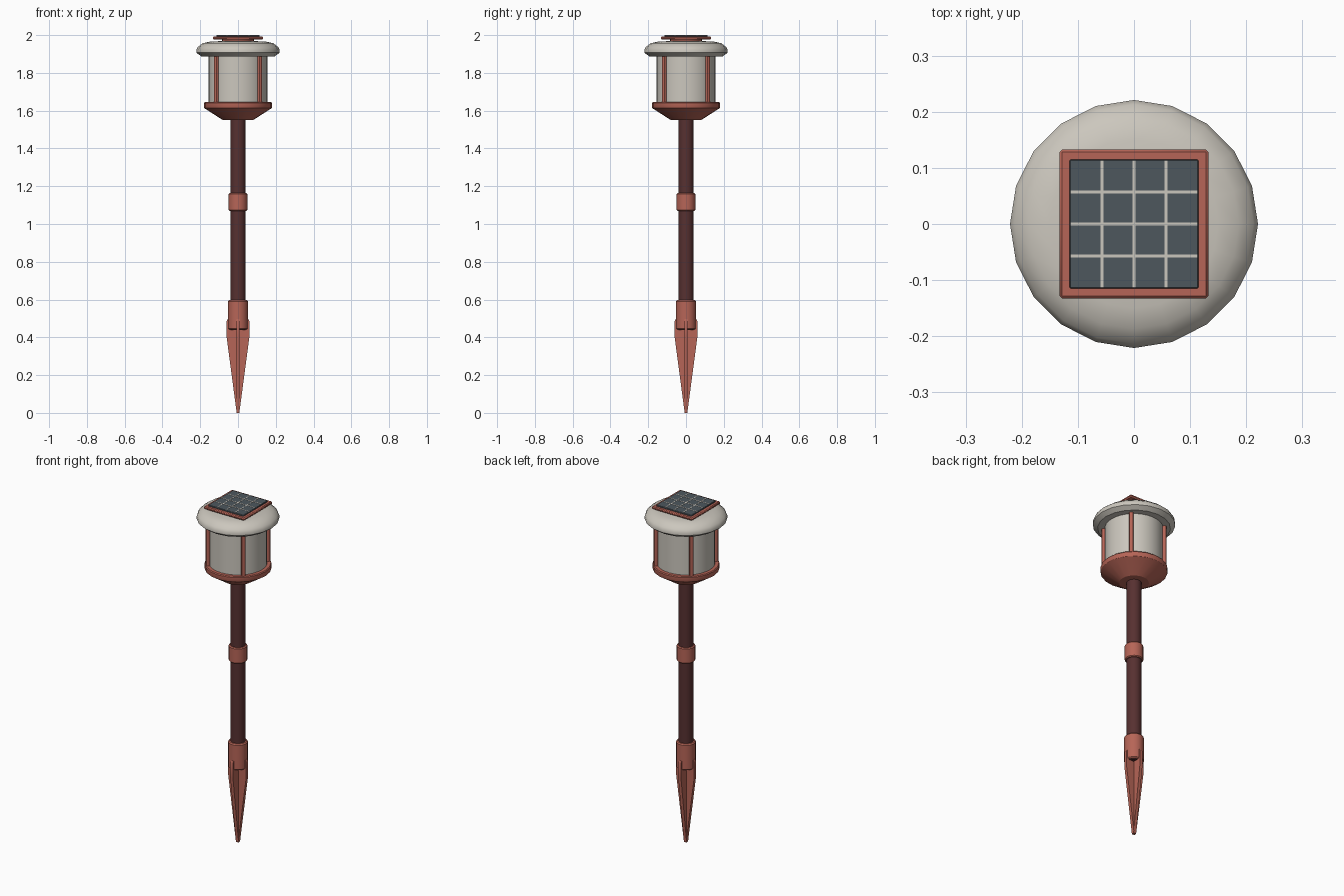
import bpy, bmesh, math
from mathutils import Matrix

cube = bpy.data.objects.get("Cube")
if cube:
    bpy.data.objects.remove(cube)


def material(name, rgb):
    m = bpy.data.materials.new(name)
    m.use_nodes = True
    m.diffuse_color = (*rgb, 1)
    m.node_tree.nodes["Principled BSDF"].inputs["Base Color"].default_value = (*rgb, 1)
    return m


cream = material("warm_cream", (0.60, 0.57, 0.51))
terracotta = material("terracotta", (0.47, 0.13, 0.095))
maroon = material("dark_maroon", (0.095, 0.03, 0.03))
slate = material("slate_cell", (0.075, 0.095, 0.11))
parts = []


def finish(name, bm, mat, bevel=0):
    bmesh.ops.recalc_face_normals(bm, faces=bm.faces)
    mesh = bpy.data.meshes.new(name)
    bm.to_mesh(mesh)
    bm.free()
    mesh.materials.append(mat)
    ob = bpy.data.objects.new(name, mesh)
    bpy.context.collection.objects.link(ob)
    if bevel:
        mod = ob.modifiers.new("soft_edges", "BEVEL")
        mod.width, mod.segments = bevel, 1
    parts.append(ob)
    return ob


def lathe(name, profile, mat, sides=20, at=(0, 0)):
    """Revolve (radius, height) points that start and end on the axis."""
    bm = bmesh.new()
    verts = [bm.verts.new((r, 0, z)) for r, z in profile]
    edges = [bm.edges.new(pair) for pair in zip(verts, verts[1:])]
    bmesh.ops.spin(bm, geom=verts + edges, cent=(0, 0, 0), axis=(0, 0, 1),
                   angle=math.tau, steps=sides, use_merge=True)
    bmesh.ops.remove_doubles(bm, verts=bm.verts, dist=1e-5)
    bmesh.ops.translate(bm, verts=bm.verts, vec=(*at, 0))
    return finish(name, bm, mat)


def tube(name, r, z0, z1, mat, sides=20, c=0.0, at=(0, 0)):
    """Capped cylinder with an optional chamfer c."""
    prof = [(0, z0), (r - c, z0), (r, z0 + c), (r, z1 - c), (r - c, z1), (0, z1)]
    if not c:
        prof = [(0, z0), (r, z0), (r, z1), (0, z1)]
    return lathe(name, prof, mat, sides, at)


def box(name, size, centre, mat, bevel=0):
    bm = bmesh.new()
    bmesh.ops.create_cube(bm, size=1, matrix=Matrix.Translation(centre) @ Matrix.Diagonal((*size, 1)))
    return finish(name, bm, mat, bevel)


# Ground spike: two crossed tapering fins
for i, name in enumerate(("spike_fin_x", "spike_fin_y")):
    half = [(0.007, 0), (0.06, 0.40), (0.06, 0.485), (0.054, 0.497)]
    outline = half + [(-x, z) for x, z in reversed(half)]
    bm = bmesh.new()
    face = bm.faces.new([bm.verts.new((x, -0.009, z)) for x, z in outline])
    ext = bmesh.ops.extrude_face_region(bm, geom=[face])
    new = [v for v in ext["geom"] if isinstance(v, bmesh.types.BMVert)]
    bmesh.ops.translate(bm, verts=new, vec=(0, 0.018, 0))
    bmesh.ops.rotate(bm, verts=bm.verts, matrix=Matrix.Rotation(i * math.pi / 2, 3, "Z"))
    finish(name, bm, terracotta)

# Stake pole with socket and coupling
tube("spike_socket", 0.053, 0.442, 0.597, terracotta, c=0.006)
tube("pole", 0.04, 0.44, 1.57, maroon)
tube("pole_coupling", 0.05, 1.07, 1.163, terracotta, c=0.005)

# Lantern body
lathe("lantern_base", [(0, 1.55), (0.08, 1.55), (0.178, 1.613), (0.18, 1.617),
                       (0.18, 1.64), (0.176, 1.645), (0, 1.645)], terracotta)
tube("diffuser", 0.156, 1.64, 1.90, cream, sides=32)
for sx, sy, name in ((1, -1, "front_left"), (-1, -1, "front_right"),
                     (1, 1, "back_left"), (-1, 1, "back_right")):
    tube("pillar_" + name, 0.013, 1.64, 1.90, terracotta, sides=12, at=(sx * 0.115, sy * 0.115))

# Domed cap with a chamfered rim
lathe("cap", [(0, 1.888), (0.195, 1.888), (0.221, 1.907), (0.221, 1.922), (0.213, 1.937),
              (0.187, 1.957), (0.15, 1.965), (0.08, 1.969), (0, 1.97)], cream)

# Solar panel: mount, frame, cells and grid lines
tube("panel_mount", 0.085, 1.96, 1.98, terracotta)
box("panel_frame", (0.266, 0.266, 0.016), (0, 0, 1.984), terracotta, bevel=0.005)
box("solar_cells", (0.23, 0.23, 0.018), (0, 0, 1.99), slate, bevel=0.002)
for i in (-1, 0, 1):
    p = i * 0.0572
    box(f"grid_line_x_{i + 2}", (0.005, 0.226, 0.003), (p, 0, 1.9985), cream)
    box(f"grid_line_y_{i + 2}", (0.226, 0.005, 0.003), (0, p, 1.9985), cream)

# Smooth round surfaces, keep hard edges
bpy.ops.object.select_all(action="DESELECT")
for ob in parts:
    ob.select_set(True)
bpy.context.view_layer.objects.active = parts[0]
bpy.ops.object.shade_smooth_by_angle(angle=math.radians(30))
